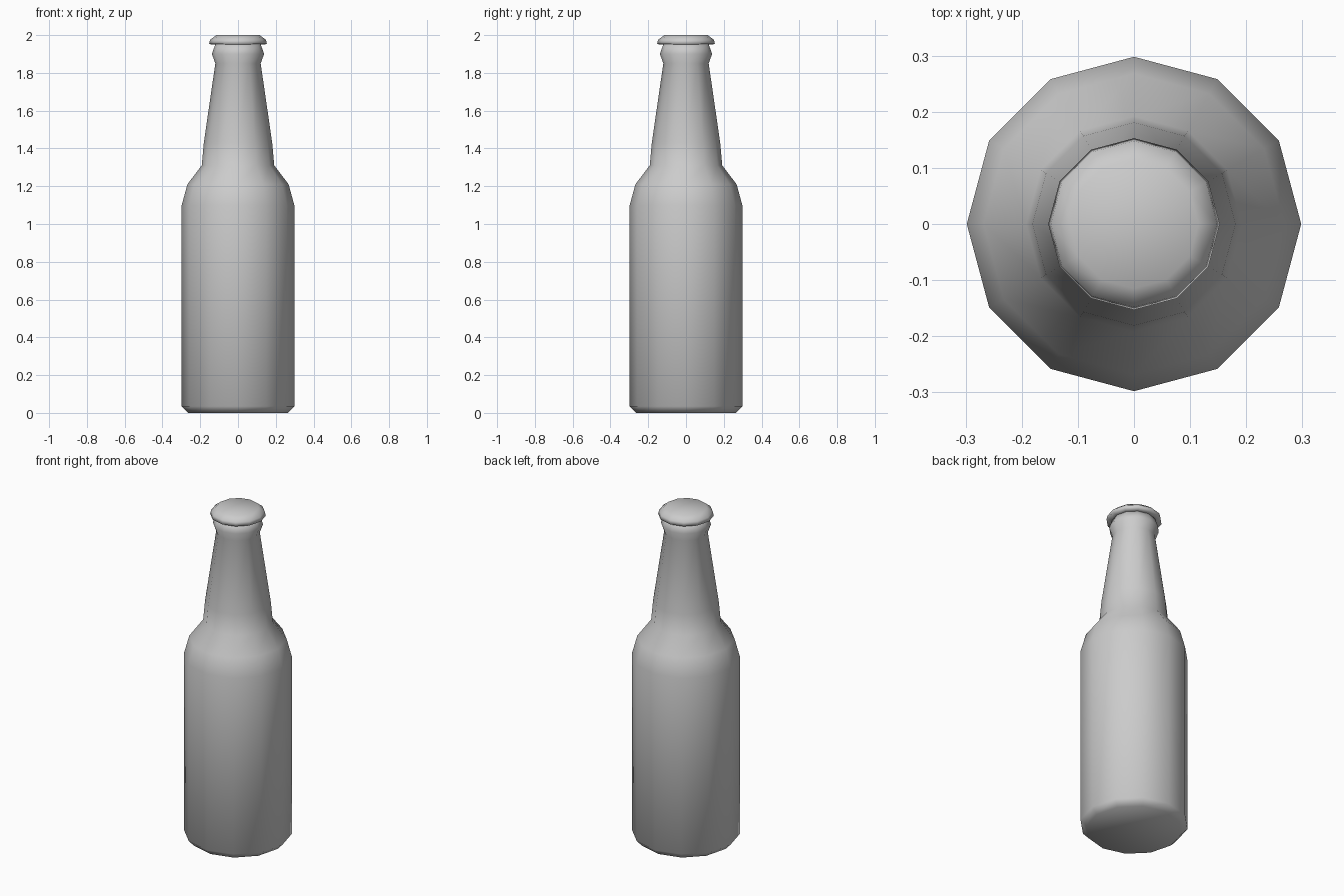
import bpy
import bmesh
from math import cos, sin, tau

SIDES = 12

cube = bpy.data.objects.get("Cube")
if cube:
    bpy.data.objects.remove(cube, do_unlink=True)


def make_material(name, colour):
    mat = bpy.data.materials.new(name)
    mat.use_nodes = True
    mat.diffuse_color = colour
    mat.node_tree.nodes["Principled BSDF"].inputs["Base Color"].default_value = colour
    return mat


def lathe(name, profile, mat):
    """Turn (radius, height) pairs around z and close both ends."""
    bm = bmesh.new()
    rings = [[bm.verts.new((r * cos(tau * i / SIDES), r * sin(tau * i / SIDES), z))
              for i in range(SIDES)] for r, z in profile]
    for low, high in zip(rings, rings[1:]):
        for i in range(SIDES):
            j = (i + 1) % SIDES
            bm.faces.new((low[i], low[j], high[j], high[i]))
    bm.faces.new(rings[0][::-1])
    bm.faces.new(rings[-1])
    for face in bm.faces:
        face.smooth = True
    mesh = bpy.data.meshes.new(name)
    bm.to_mesh(mesh)
    bm.free()
    mesh.materials.append(mat)
    obj = bpy.data.objects.new(name, mesh)
    bpy.context.collection.objects.link(obj)
    return obj


grey = make_material("plain grey", (0.6, 0.6, 0.6, 1))

# Bottle: chamfered base, straight body, shoulder, tapering neck and collar
lathe("bottle", [(0.265, 0), (0.298, 0.035), (0.298, 1.1), (0.268, 1.21),
                 (0.192, 1.31), (0.181, 1.43), (0.12, 1.85), (0.138, 1.9),
                 (0.119, 1.955)], grey)

# Cap: flared rim below a bevelled lid
lathe("cap", [(0.119, 1.95), (0.153, 1.952), (0.148, 1.975), (0.115, 2.0)], grey)
